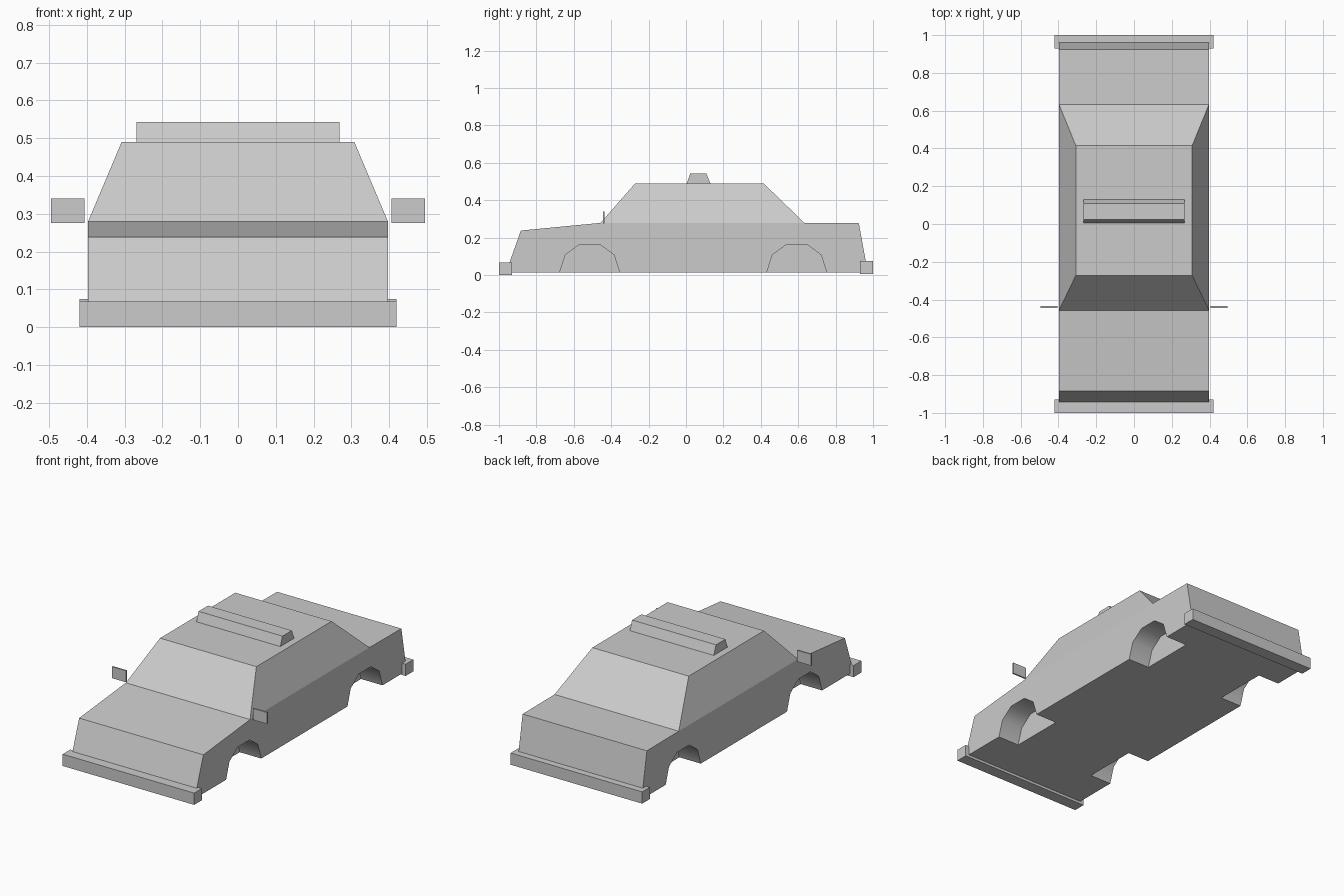
import bpy, bmesh

cube = bpy.data.objects.get("Cube")
if cube:
    bpy.data.objects.remove(cube, do_unlink=True)

paint = bpy.data.materials.new("grey_paint")
paint.use_nodes = True
paint.diffuse_color = (0.6, 0.6, 0.6, 1)
paint.node_tree.nodes["Principled BSDF"].inputs["Base Color"].default_value = (0.6, 0.6, 0.6, 1)


def finish(name, bm):
    bmesh.ops.recalc_face_normals(bm, faces=bm.faces)
    mesh = bpy.data.meshes.new(name)
    bm.to_mesh(mesh)
    bm.free()
    mesh.materials.append(paint)
    obj = bpy.data.objects.new(name, mesh)
    bpy.context.collection.objects.link(obj)
    return obj


def extrude_profile(name, profile, x0, x1, smooth=False):
    """Side profile of (y, z) points, extruded across x."""
    bm = bmesh.new()
    a = [bm.verts.new((x0, y, z)) for y, z in profile]
    b = [bm.verts.new((x1, y, z)) for y, z in profile]
    bm.faces.new(a)
    bm.faces.new(b)
    n = len(profile)
    for i in range(n):
        j = (i + 1) % n
        bm.faces.new((a[i], a[j], b[j], b[i])).smooth = smooth
    return finish(name, bm)


def box(name, x, y, z):
    profile = [(y[0], z[0]), (y[1], z[0]), (y[1], z[1]), (y[0], z[1])]
    return extrude_profile(name, profile, *x)


# Body shell: lower hull and tapered cabin in one closed mesh
half, roof_half = 0.397, 0.308
hull = [(-0.962, 0.015), (-0.883, 0.238), (-0.457, 0.279),
        (0.633, 0.279), (0.924, 0.277), (0.972, 0.015)]
roof = [(-0.272, 0.49), (0.415, 0.49)]
bm = bmesh.new()
right, left = ([bm.verts.new((s * half, y, z)) for y, z in hull] for s in (-1, 1))
top_r, top_l = ([bm.verts.new((s * roof_half, y, z)) for y, z in roof] for s in (-1, 1))
for side, top in ((right, top_r), (left, top_l)):
    bm.faces.new(side)
    bm.faces.new((side[2], side[3], top[1], top[0]))
for i in (0, 1, 3, 4, 5):
    j = (i + 1) % 6
    bm.faces.new((right[i], right[j], left[j], left[i]))
bm.faces.new((right[2], left[2], top_l[0], top_r[0]))
bm.faces.new((right[3], left[3], top_l[1], top_r[1]))
bm.faces.new((top_r[0], top_r[1], top_l[1], top_l[0]))
body = finish("body", bm)

# Wheel arches cut into both sides, front and back
arch = [(0.16, -0.05), (0.16, 0.015), (0.13, 0.108), (0.055, 0.163)]
arch += [(-y, z) for y, z in reversed(arch)]
cutters = []
for centre in (-0.515, 0.592):
    for side in (-1, 1):
        profile = [(centre + y, z) for y, z in arch]
        x0, x1 = sorted((side * 0.26, side * 0.5))
        cutter = extrude_profile("arch_cutter", profile, x0, x1, smooth=True)
        cutter.hide_render = True
        cutters.append(cutter)
        mod = body.modifiers.new("wheel_arch", 'BOOLEAN')
        mod.operation = 'DIFFERENCE'
        mod.solver = 'EXACT'
        mod.object = cutter

# Bake the cuts and remove the helpers
depsgraph = bpy.context.evaluated_depsgraph_get()
cut_mesh = bpy.data.meshes.new_from_object(body.evaluated_get(depsgraph))
body.modifiers.clear()
body.data = cut_mesh
for cutter in cutters:
    bpy.data.objects.remove(cutter, do_unlink=True)

# Bumpers
box("front_bumper", (-0.42, 0.42), (-1.0, -0.93), (0, 0.068))
box("back_bumper", (-0.42, 0.42), (0.93, 1.0), (0.007, 0.075))

# Roof sign
extrude_profile("roof_sign", [(0.004, 0.49), (0.023, 0.543), (0.109, 0.543), (0.13, 0.49)],
                -0.268, 0.268)

# Side mirrors
box("right_mirror", (-0.495, -0.406), (-0.444, -0.435), (0.275, 0.341))
box("left_mirror", (0.406, 0.495), (-0.444, -0.435), (0.275, 0.341))
